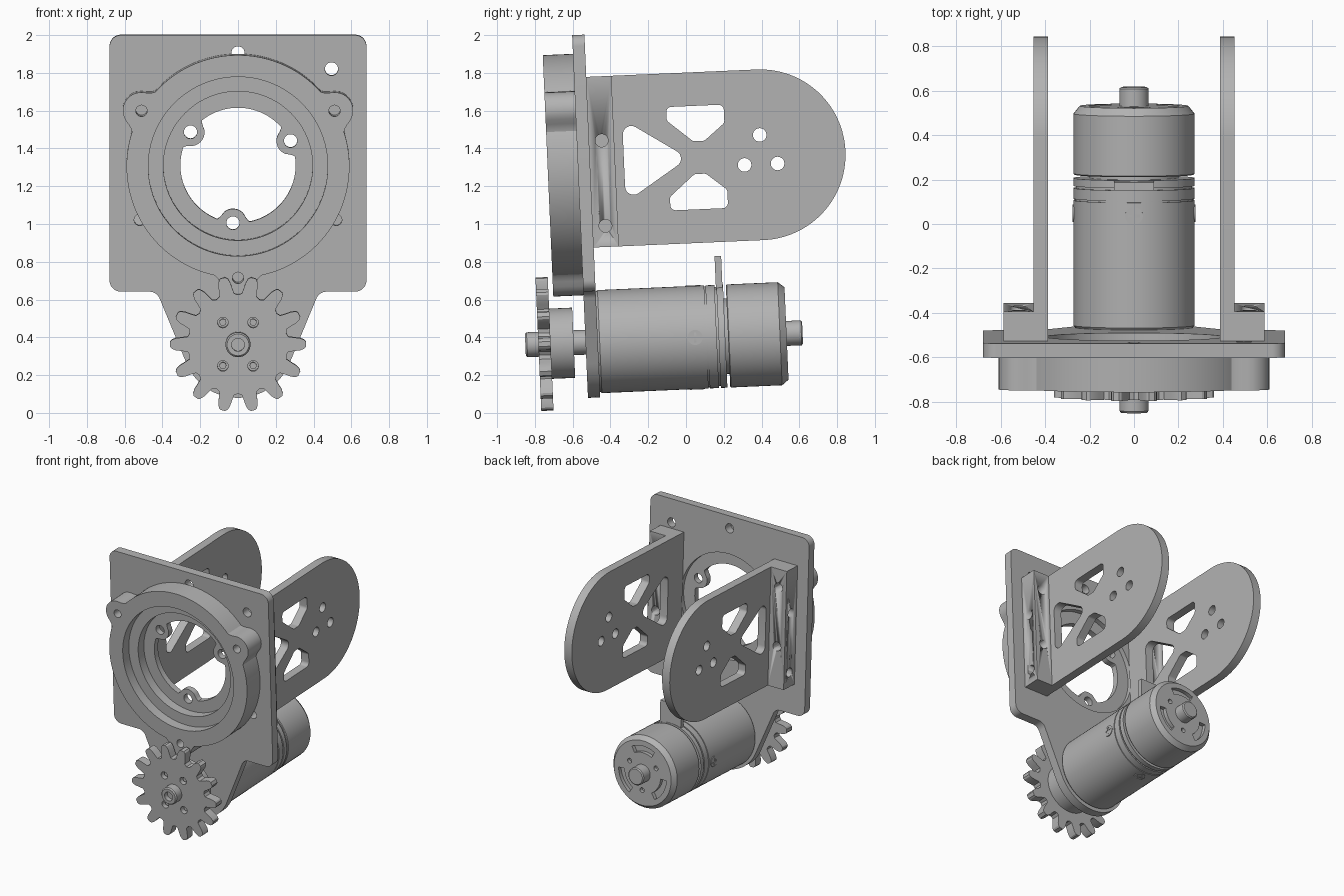
import bpy, bmesh
from math import sin, cos, tan, pi, radians, sqrt, atan2
from mathutils import Matrix, Vector

if "Cube" in bpy.data.objects:
    bpy.data.objects.remove(bpy.data.objects["Cube"])

grey = bpy.data.materials.new("machined grey")
grey.use_nodes = True
grey.diffuse_color = (0.45, 0.45, 0.45, 1)
grey.node_tree.nodes["Principled BSDF"].inputs["Base Color"].default_value = (0.45, 0.45, 0.45, 1)

TILT = radians(2.5)      # the whole assembly leans forward a little
AXIS = 0.397             # motor axis height
RING = 1.335             # ring centre height
FRONT = Matrix(((1, 0, 0, 0), (0, 0, 1, 0), (0, 1, 0, 0), (0, 0, 0, 1)))   # outline x,z; depth y
SIDE = Matrix(((0, 0, 1, 0), (1, 0, 0, 0), (0, 1, 0, 0), (0, 0, 0, 1)))    # outline y,z; depth x


def finish(name, bm):
    bmesh.ops.remove_doubles(bm, verts=bm.verts, dist=0.0002)
    bmesh.ops.recalc_face_normals(bm, faces=bm.faces)
    mesh = bpy.data.meshes.new(name)
    bm.to_mesh(mesh)
    bm.free()
    for p in mesh.polygons:
        p.use_smooth = True
    mesh.set_sharp_from_angle(angle=radians(30))
    mesh.materials.append(grey)
    ob = bpy.data.objects.new(name, mesh)
    ob.rotation_euler.x = TILT
    bpy.context.scene.collection.objects.link(ob)
    return ob


def slab(name, outlines, a, b, frame=FRONT):
    """Fill outlines (inner ones become holes) and extrude from depth a to b."""
    cu = bpy.data.curves.new(name, 'CURVE')
    cu.dimensions, cu.fill_mode, cu.extrude = '2D', 'BOTH', abs(b - a) / 2
    for pts in outlines:
        sp = cu.splines.new('POLY')
        sp.points.add(len(pts) - 1)
        for q, p in zip(sp.points, pts):
            q.co = (p[0], p[1], 0, 1)
        sp.use_cyclic_u = True
    tmp = bpy.data.objects.new(name, cu)
    bpy.context.scene.collection.objects.link(tmp)
    deps = bpy.context.evaluated_depsgraph_get()
    mesh = bpy.data.meshes.new_from_object(tmp.evaluated_get(deps))
    bm = bmesh.new()
    bm.from_mesh(mesh)
    bm.transform(frame @ Matrix.Translation((0, 0, (a + b) / 2)))
    bpy.data.objects.remove(tmp)
    bpy.data.curves.remove(cu)
    bpy.data.meshes.remove(mesh)
    return finish(name, bm)


def lathe(name, profile, n=64):
    """Spin (depth, radius) points around the motor axis."""
    bm = bmesh.new()
    vs = [bm.verts.new((0, y, AXIS + r)) for y, r in profile]
    es = [bm.edges.new(e) for e in zip(vs, vs[1:])]
    bmesh.ops.spin(bm, geom=vs + es, cent=(0, 0, AXIS), axis=(0, 1, 0), angle=2 * pi, steps=n)
    return finish(name, bm)


def circle(x, z, r, n=24):
    return [(x + r * cos(2 * pi * i / n), z + r * sin(2 * pi * i / n)) for i in range(n)]


def rounded(pts, radii, n=8):
    """Polygon with each corner replaced by an arc."""
    out = []
    if not isinstance(radii, list):
        radii = [radii] * len(pts)
    for i, r in enumerate(radii):
        p = Vector(pts[i])
        u = (Vector(pts[i - 1]) - p).normalized()
        v = (Vector(pts[(i + 1) % len(pts)]) - p).normalized()
        half = u.angle(v) / 2
        c = p + (u + v).normalized() * r / sin(half)
        s, e = p + u * r / tan(half) - c, p + v * r / tan(half) - c
        a0 = atan2(s.y, s.x)
        da = (atan2(e.y, e.x) - a0 + pi) % (2 * pi) - pi
        out += [(c.x + r * cos(a0 + da * k / n), c.y + r * sin(a0 + da * k / n)) for k in range(n + 1)]
    return out


def lobed(R, dist, r, angles, sign, n=240):
    """Circle with lobes standing out (sign 1) or in (sign -1), softly blended."""
    rad = []
    for i in range(n):
        best = R
        for a in angles:
            d = 2 * pi * i / n - radians(a)
            if cos(d) > 0 and abs(dist * sin(d)) < r:
                hit = dist * cos(d) + sign * sqrt(r * r - (dist * sin(d)) ** 2)
                best = max(best, hit) if sign > 0 else min(best, hit)
        rad.append(best)
    rad = [(rad[i - 1] + rad[i] + rad[(i + 1) % n]) / 3 for i in range(n)]
    return [(q * cos(2 * pi * i / n), RING + q * sin(2 * pi * i / n)) for i, q in enumerate(rad)]


def around(dist, r, angles, z=RING):
    return [circle(dist * cos(radians(a)), z + dist * sin(radians(a)), r) for a in angles]


# Mounting plate tapering down to the motor seat
half = [(0.68, 2.024), (0.68, 0.665), (0.43, 0.665), (0.197, 0.102)]
radii = [0.06, 0.06, 0.06, 0.295]
outline = rounded(half + [(-x, z) for x, z in reversed(half)], radii + radii[::-1], 14)
plate_holes = [circle(0, 1.93, 0.035), circle(0.495, 1.845, 0.035),
               circle(0.52, 1.045, 0.03), circle(-0.52, 1.045, 0.03)]
slab("mounting_plate", [outline, circle(0, RING, 0.4, 96)] + plate_holes, -0.515, -0.45)

# Stepped ring with three screw ears, and the lobed web inside it
ears, lobes = (30, 150, 270), (25, 145, 265)
ear_outline = lobed(0.59, 0.59, 0.1, ears, 1)
ear_holes = around(0.59, 0.03, ears)
slab("ring_front", [ear_outline, circle(0, RING, 0.475, 96)] + ear_holes, -0.675, -0.6)
slab("ring_back", [ear_outline, circle(0, RING, 0.395, 96)] + ear_holes, -0.6, -0.515)
slab("ring_web", [circle(0, RING, 0.402, 96), lobed(0.305, 0.307, 0.075, lobes, -1)]
     + around(0.307, 0.035, lobes), -0.53, -0.485)

# Side brackets with lightening cut-outs
MID, END, H = 1.348, 0.452, 0.452
arc = [(END + H * cos(a), MID + H * sin(a)) for a in [pi * (i / 40 - 0.5) for i in range(41)]]
tri = rounded([(-0.27, MID + 0.22), (-0.27, MID - 0.22), (0.07, MID)], 0.045)
upper = [(-0.035, 1.622), (0.27, 1.622), (0.27, 1.525), (0.16, 1.435), (0.1, 1.435), (-0.035, 1.55)]
windows = [tri, rounded(upper, 0.028), rounded([(y, 2 * MID - z) for y, z in upper], 0.028)]
bolts = [circle(y, z, 0.036) for y, z in ((0.454, 1.453), (0.367, 1.298), (0.542, 1.298))]
side_outline = [(-0.45, MID - H)] + arc + [(-0.45, MID + H)]
for side, s in (("left", 1), ("right", -1)):
    slab(side + "_bracket", [side_outline] + windows + bolts, s * 0.387, s * 0.452, SIDE)
    # Fixing block drilled from the back and from the side
    block = slab(side + "_fixing_block",
                 [[(s * x, z) for x, z in ((0.452, MID - H), (0.587, MID - H), (0.587, MID + H), (0.452, MID + H))]],
                 -0.45, -0.317)
    cutters = [slab("cutter", [circle(s * 0.52, z, 0.034)], -0.5, -0.25) for z in (1.66, 1.21)]
    cutters += [slab("cutter", [circle(-0.383, z, 0.034)], s * 0.46, s * 0.65, SIDE) for z in (1.46, 1.008)]
    for c in cutters:
        m = block.modifiers.new("drill", 'BOOLEAN')
        m.object, m.operation, m.solver = c, 'DIFFERENCE', 'EXACT'
    deps = bpy.context.evaluated_depsgraph_get()
    drilled = bpy.data.meshes.new_from_object(block.evaluated_get(deps))
    block.modifiers.clear()
    block.data = drilled
    for c in cutters:
        bpy.data.objects.remove(c)

# Motor can with grooves, terminal tab and rotating bell
lathe("motor_body", [(-0.45, 0), (-0.45, 0.265), (-0.44, 0.273), (0.125, 0.273), (0.125, 0.267),
                     (0.132, 0.267), (0.132, 0.273), (0.18, 0.273), (0.18, 0.262), (0.19, 0.262),
                     (0.19, 0.273), (0.225, 0.273), (0.225, 0.2), (0.245, 0.2)])
slab("terminal_tab", [[(-0.09, 0.6), (0.09, 0.6), (0.09, 0.822), (-0.09, 0.822)]], 0.187, 0.222)
lathe("motor_bell", [(0.24, 0), (0.24, 0.268), (0.245, 0.273), (0.515, 0.273), (0.55, 0.245),
                     (0.52, 0.245), (0.52, 0)])
slots = []
for k in range(3):
    sweep = [radians(90 + 120 * k + d) for d in range(-28, 29, 7)]
    slots.append([(r * cos(a), AXIS + r * sin(a)) for r, arc_ in ((0.205, sweep), (0.155, sweep[::-1])) for a in arc_])
slab("bell_end", [circle(0, AXIS, 0.245, 64)] + slots + around(0.13, 0.018, (30, 150, 270), AXIS), 0.521, 0.55)
lathe("rear_shaft", [(0.52, 0), (0.52, 0.066), (0.628, 0.066), (0.635, 0.058), (0.635, 0)], 32)

# Cross-slot screws set round the motor can
cross = [(x * 0.026, y * 0.026) for x, y in (
    (1, .25), (.25, .25), (.25, 1), (-.25, 1), (-.25, .25), (-1, .25),
    (-1, -.25), (-.25, -.25), (-.25, -1), (.25, -1), (.25, -.25), (1, -.25))]
for k in range(4):
    place = Matrix.Translation((0, 0.066, AXIS)) @ Matrix.Rotation(k * pi / 2, 4, 'Y')
    slab("can_screw", [circle(0, 0, 0.04), cross], 0.268, 0.276, place)

# Output gear, hub and front shaft
TEETH = 14
tooth = [(-8.5, 0.27), (-6.8, 0.3), (-5.6, 0.33), (-3.8, 0.352), (-2, 0.36),
         (2, 0.36), (3.8, 0.352), (5.6, 0.33), (6.8, 0.3), (8.5, 0.27), (12.86, 0.262)]
gear = []
for k in range(TEETH):
    for d, r in tooth:
        a = radians(d) + 2 * pi * k / TEETH
        gear.append((r * cos(a), AXIS + r * sin(a)))
screws = [circle(x * 0.08, AXIS + z * 0.115, 0.028) for x in (1, -1) for z in (1, -1)]
slab("gear", [gear] + screws, -0.765, -0.7)
lathe("gear_hub", [(-0.7, 0), (-0.7, 0.186), (-0.578, 0.186), (-0.578, 0)], 48)
for hole in screws:
    x, z = hole[0][0] - 0.028, hole[0][1]
    slab("gear_screw", [circle(x, z, 0.018, 16)], -0.74, -0.69)
lathe("front_shaft", [(-0.45, 0), (-0.45, 0.066), (-0.825, 0.066), (-0.834, 0.058), (-0.834, 0.034),
                      (-0.8, 0.034), (-0.8, 0)], 32)
